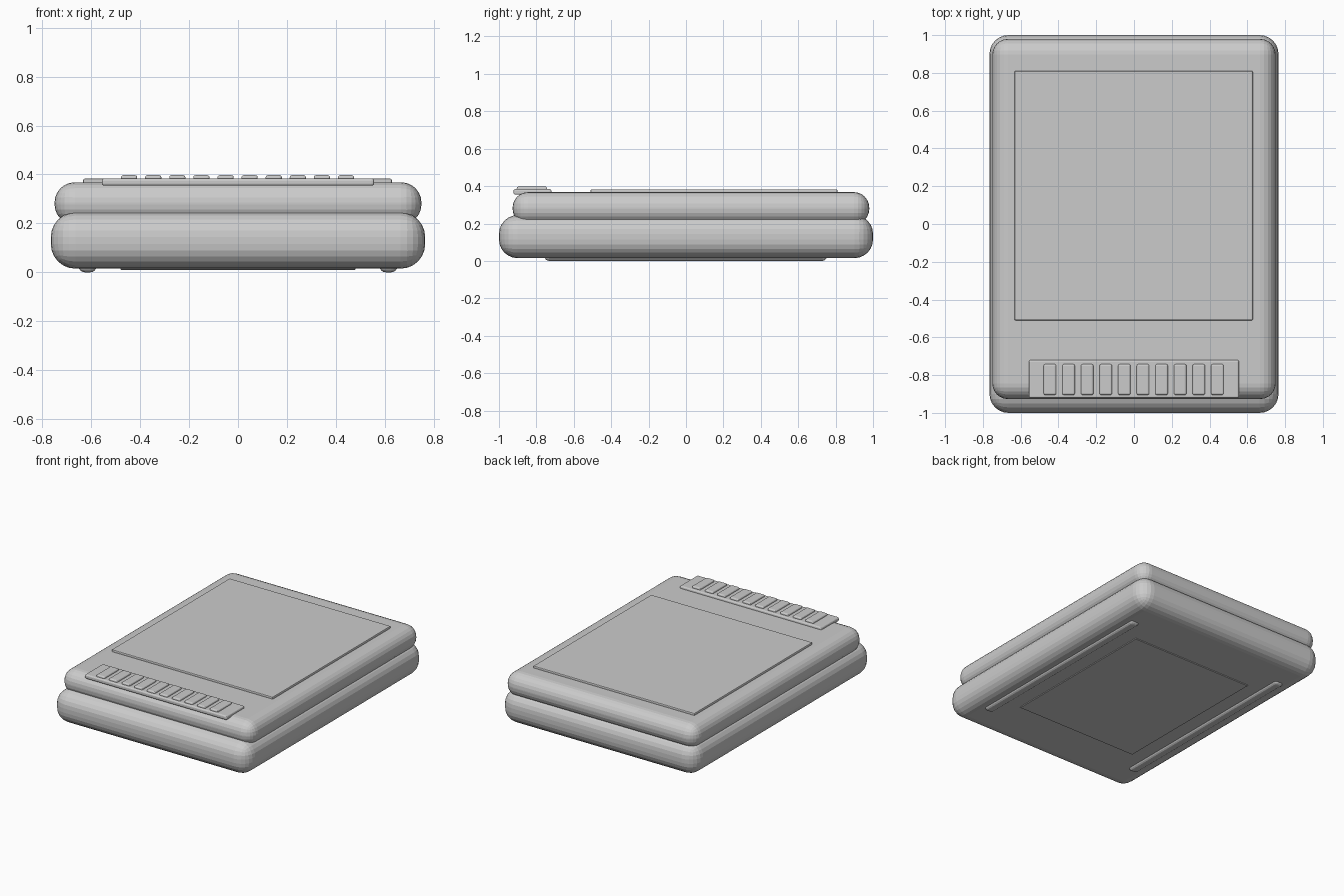
import bpy
import bmesh

cube = bpy.data.objects.get("Cube")
if cube:
    bpy.data.objects.remove(cube, do_unlink=True)

grey = bpy.data.materials.new("plain grey")
grey.use_nodes = True
colour = (0.6, 0.6, 0.6, 1)
grey.diffuse_color = colour
grey.node_tree.nodes["Principled BSDF"].inputs["Base Color"].default_value = colour


def box(name, x, y, z, radius, segments):
    """Rounded box from (low, high) ranges on each axis."""
    bm = bmesh.new()
    bmesh.ops.create_cube(bm, size=1)
    for v in bm.verts:
        for axis, (low, high) in enumerate((x, y, z)):
            v.co[axis] = high if v.co[axis] > 0 else low
    bmesh.ops.bevel(bm, geom=bm.edges[:], offset=radius, segments=segments,
                    profile=0.5, affect='EDGES', clamp_overlap=True)
    mesh = bpy.data.meshes.new(name)
    bm.to_mesh(mesh)
    bm.free()
    mesh.materials.append(grey)
    obj = bpy.data.objects.new(name, mesh)
    bpy.context.collection.objects.link(obj)
    return obj


# Two stacked rounded cases
box("base_case", (-0.765, 0.765), (-1, 1), (0.015, 0.245), 0.1, 6)
box("upper_case", (-0.75, 0.75), (-0.927, 0.98), (0.195, 0.368), 0.083, 6)

# Large top plate and thin underside plate
box("top_plate", (-0.633, 0.629), (-0.51, 0.81), (0.35, 0.383), 0.006, 2)
box("underside_plate", (-0.48, 0.48), (-0.59, 0.59), (0.01, 0.03), 0.003, 1)

# Key strip with its row of keys
box("key_strip", (-0.556, 0.556), (-0.922, -0.72), (0.354, 0.384), 0.01, 3)
for i in range(10):
    x = -0.445 + i * 0.0985
    box(f"key_{i + 1}", (x - 0.033, x + 0.033), (-0.905, -0.742), (0.37, 0.397), 0.009, 3)

# Long rounded feet
for side, name in ((1, "left_foot"), (-1, "right_foot")):
    x = side * 0.615
    box(name, (x - 0.037, x + 0.037), (-0.757, 0.753), (0, 0.06), 0.026, 4)
